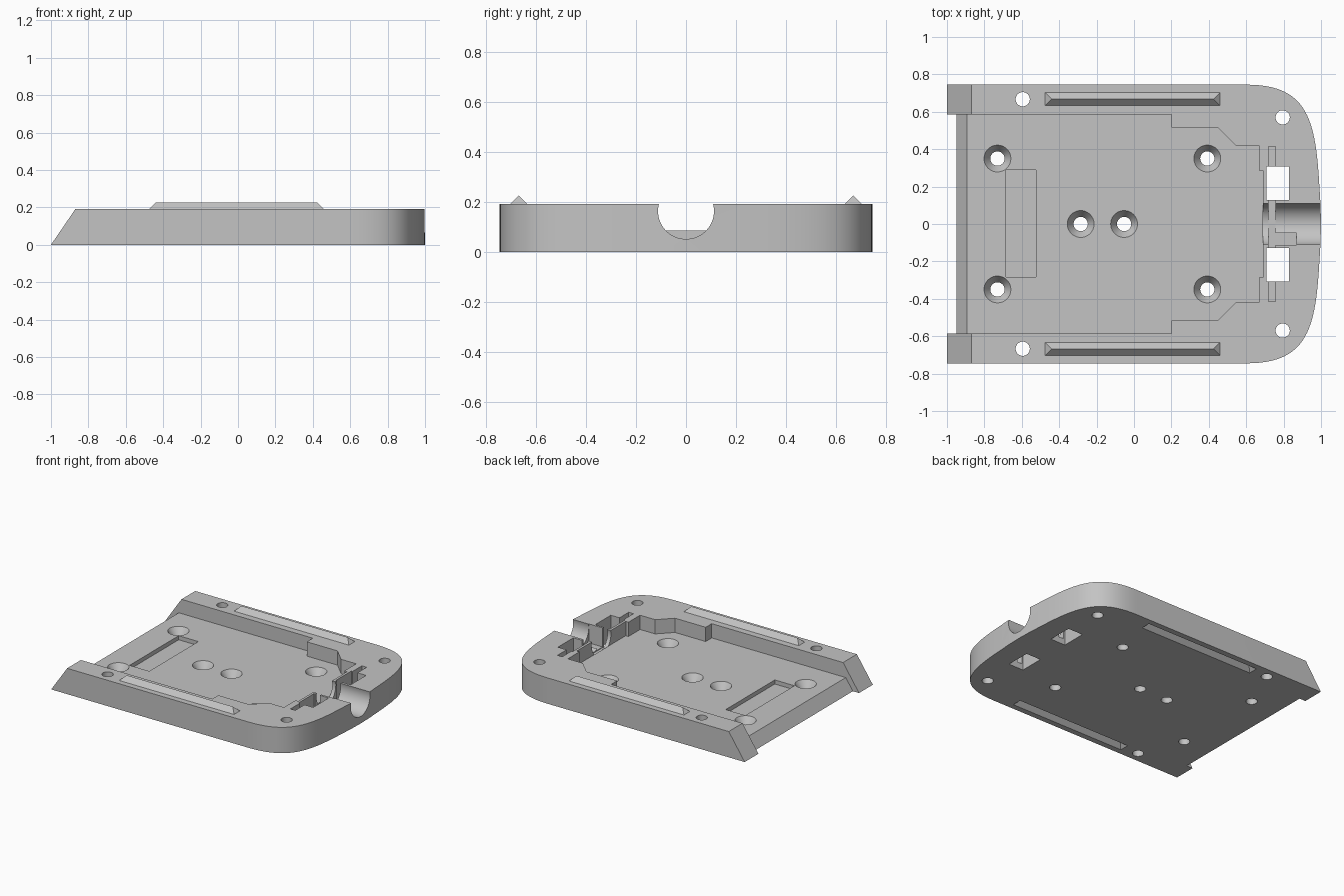
import bpy, bmesh, math
from mathutils import Vector, geometry

if "Cube" in bpy.data.objects:
    bpy.data.objects.remove(bpy.data.objects["Cube"])

H = 0.19        # plate height
FLOOR = 0.085   # pocket floor height
W = 0.745       # half width

grey = bpy.data.materials.new("plain grey")
grey.diffuse_color = (0.55, 0.55, 0.55, 1)
grey.use_nodes = True
grey.node_tree.nodes["Principled BSDF"].inputs["Base Color"].default_value = grey.diffuse_color


def make(name, bm):
    bmesh.ops.recalc_face_normals(bm, faces=bm.faces)
    me = bpy.data.meshes.new(name)
    bm.to_mesh(me)
    bm.free()
    me.materials.append(grey)
    ob = bpy.data.objects.new(name, me)
    bpy.context.collection.objects.link(ob)
    return ob


def prism(name, pts, a, b, axis="z"):
    """Extrude a 2D profile along z (xy profile) or along y (xz profile)."""
    bm = bmesh.new()
    place = (lambda u, v: (u, v, a)) if axis == "z" else (lambda u, v: (u, a, v))
    f = bm.faces.new([bm.verts.new(place(u, v)) for u, v in pts])
    new = bmesh.ops.extrude_face_region(bm, geom=[f])["geom"]
    d = Vector((0, 0, b - a) if axis == "z" else (0, b - a, 0))
    bmesh.ops.translate(bm, vec=d, verts=[g for g in new if isinstance(g, bmesh.types.BMVert)])
    return make(name, bm)


def box(x0, x1, y0, y1, z0, z1):
    return prism("cutter", [(x0, y0), (x1, y0), (x1, y1), (x0, y1)], z0, z1)


def hip(name, y, z, drop):
    """Roof-shaped bar with sloped ends; drop extends it below its base."""
    bm = bmesh.new()
    x0, x1, w, h = -0.475, 0.46, 0.035, 0.035
    k = drop / h
    e = (w * k, w * k)
    base = [bm.verts.new((x, y + s, z - drop)) for x, s in
            ((x0 - e[0], -w - e[1]), (x1 + e[0], -w - e[1]),
             (x1 + e[0], w + e[1]), (x0 - e[0], w + e[1]))]
    a, b = bm.verts.new((x0 + w, y, z + h)), bm.verts.new((x1 - w, y, z + h))
    p, q, r, s = base
    for f in ((p, q, r, s), (p, q, b, a), (q, r, b), (r, s, a, b), (s, p, a)):
        bm.faces.new(f)
    return make(name, bm)


def round_cut(loc, r1, r2, depth, along_x=False, seg=40):
    bm = bmesh.new()
    bmesh.ops.create_cone(bm, cap_ends=True, segments=seg, radius1=r1, radius2=r2, depth=depth)
    ob = make("cutter", bm)
    if along_x:
        ob.rotation_euler = (0, math.pi / 2, 0)
    ob.location = loc
    return ob


# plate outline: straight left end, soft rounded right corners
corner = [(p.x, p.y) for p in geometry.interpolate_bezier(
    Vector((0.6, W)), Vector((0.92, W)), Vector((0.97, 0.57)), Vector((0.99, 0.22)), 24)]
corner += [(0.997, 0.11), (1.0, 0.0)]
outline = [(-1.0, W)] + corner + [(x, -y) for x, y in corner[-2::-1]] + [(-1.0, -W)]
plate = prism("base_plate", outline, 0, H)


def cut(ob):
    bpy.context.view_layer.update()
    m = plate.modifiers.new("cut", "BOOLEAN")
    m.operation, m.solver, m.object = "DIFFERENCE", "EXACT", ob
    bpy.context.view_layer.objects.active = plate
    bpy.ops.object.modifier_apply(modifier=m.name)
    bpy.data.objects.remove(ob)


# slanted left end, set back between the side rails
for shift, half in ((0, 1.0), (0.05, 0.585)):
    cut(prism("cutter", [(-1.3, -0.1), (-1.068 + shift, -0.1),
                         (-0.795 + shift, 0.3), (-1.3, 0.3)], -half, half, "y"))

# stepped pocket, open on the left
side = [(-1.2, 0.585), (0.2, 0.585), (0.2, 0.515), (0.45, 0.515), (0.545, 0.42),
        (0.668, 0.42), (0.668, 0.285), (0.69, 0.285)]
cut(prism("cutter", side + [(x, -y) for x, y in side[::-1]], FLOOR, 0.4))

# shallow label recess in the pocket floor
cut(box(-0.685, -0.525, -0.283, 0.288, FLOOR - 0.03, 0.15))

# cable channel, cross slot, side relief
cut(round_cut((0.94, 0, 0.163), 0.112, 0.112, 0.5, True, 64))
cut(box(0.718, 0.757, -0.415, 0.415, 0.045, 0.4))
cut(box(0.74, 0.87, -0.112, -0.047, 0.05, 0.4))

# square windows through the plate
for s in (-1, 1):
    y0, y1 = sorted((s * 0.127, s * 0.308))
    cut(box(0.708, 0.828, y0, y1, -0.1, 0.4))

# plain holes in the rim
for x, y in ((-0.595, 0.667), (0.795, 0.57)):
    for s in (-1, 1):
        cut(round_cut((x, s * y, 0.1), 0.038, 0.038, 0.5))

# countersunk screw holes in the floor
for x, y in ((-0.73, 0.35), (-0.73, -0.35), (0.392, 0.35), (0.392, -0.35),
             (-0.285, 0), (-0.053, 0)):
    cut(round_cut((x, y, 0.1), 0.038, 0.038, 0.5))
    cut(round_cut((x, y, FLOOR - 0.01), 0.038, 0.092, 0.08))

# ridges on the rails and matching grooves underneath
for s, label in ((-1, "front"), (1, "back")):
    cut(hip("cutter", s * 0.668, 0, 0.01))
    hip(label + "_ridge", s * 0.668, H, 0)

# smooth curved walls, crisp edges
bpy.ops.object.select_all(action="DESELECT")
plate.select_set(True)
bpy.context.view_layer.objects.active = plate
bpy.ops.object.shade_smooth_by_angle(angle=math.radians(25))
